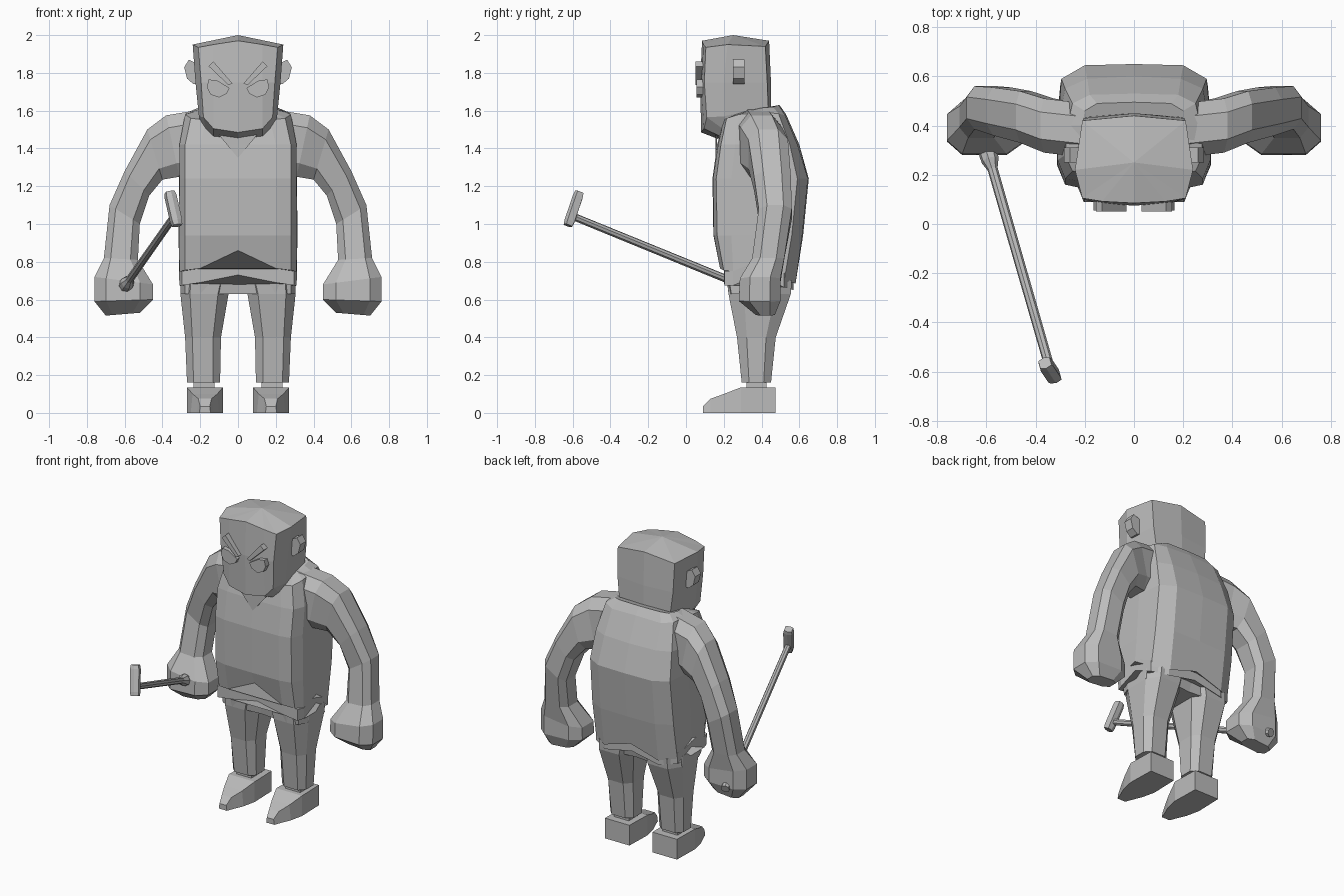
import bpy, bmesh, math
from mathutils import Vector

grey = bpy.data.materials.new("plain_grey")
grey.diffuse_color = (0.5, 0.5, 0.5, 1)


def loft(name, rings, apex=None, sides=(1,)):
    """Skin rings of points, cap both ends; one object per side (1 or -1 mirrors x)."""
    for s in sides:
        bm = bmesh.new()
        vs = [[bm.verts.new((p[0] * s, p[1], p[2])) for p in r] for r in rings]
        for a, b in zip(vs, vs[1:]):
            n = len(a)
            for i in range(n):
                j = (i + 1) % n
                bm.faces.new((a[i], a[j], b[j], b[i]))
        bm.faces.new(vs[0])
        if apex:
            top = bm.verts.new(apex)
            for i, v in enumerate(vs[-1]):
                bm.faces.new((v, vs[-1][(i + 1) % len(vs[-1])], top))
        else:
            bm.faces.new(vs[-1])
        bmesh.ops.recalc_face_normals(bm, faces=bm.faces)
        label = name if len(sides) == 1 else name + ("_left" if s > 0 else "_right")
        me = bpy.data.meshes.new(label)
        bm.to_mesh(me)
        bm.free()
        me.materials.append(grey)
        bpy.context.collection.objects.link(bpy.data.objects.new(label, me))


BOTH = (1, -1)


def sym(half):
    """Close a half ring that starts and ends on x = 0."""
    return half + [(-x, y, z) for x, y, z in reversed(half[1:-1])]


def level(z, pts):
    return sym([(x, y, z) for x, y in pts])


def section(inner, outer, y0, y1):
    """Bevelled box section between two (x, z) points and a depth range."""
    ts = [(0, .22), (0, .78), (.22, 1), (.8, 1), (1, .75), (1, .25), (.8, 0), (.22, 0)]
    return [(inner[0] + (outer[0] - inner[0]) * t, y0 + (y1 - y0) * s,
             inner[1] + (outer[1] - inner[1]) * t) for t, s in ts]


def box(x0, x1, y0, y1, z):
    return [(x0, y0, z), (x1, y0, z), (x1, y1, z), (x0, y1, z)]


def plate(name, outline, y0, y1, sides=BOTH):
    loft(name, [[(x, y, z) for x, z in outline] for y in (y0, y1)], sides=sides)


# Shirt with a wavy hem
loft("shirt", [
    sym([(0, .175, .86), (.2, .18, .765), (.28, .2, .755), (.31, .25, .75),
         (.312, .38, .79), (.3, .52, .7), (.2, .58, .685), (0, .585, .745)]),
    level(.94, [(0, .145), (.2, .147), (.28, .165), (.313, .24),
                (.315, .4), (.3, .56), (.2, .615), (0, .62)]),
    level(1.24, [(0, .14), (.2, .143), (.28, .16), (.31, .24),
                 (.312, .42), (.295, .59), (.2, .645), (0, .65)]),
    level(1.42, [(0, .165), (.2, .17), (.28, .185), (.31, .26),
                 (.31, .4), (.28, .55), (.19, .59), (0, .6)]),
    sym([(0, .2, 1.54), (.17, .2, 1.55), (.25, .215, 1.56), (.28, .28, 1.58),
         (.27, .4, 1.59), (.25, .49, 1.585), (.18, .525, 1.575), (0, .53, 1.58)]),
    sym([(0, .28, 1.56), (.14, .28, 1.57), (.19, .29, 1.59), (.21, .33, 1.6),
         (.21, .4, 1.615), (.2, .46, 1.62), (.15, .49, 1.63), (0, .495, 1.63)]),
])
plate("neckline", [(-.1, 1.47), (0, 1.35), (.1, 1.47)], .155, .163, (1,))

# Belt band under the hem, pelvis inside it
belt = [(0, .2, .73), (.2, .2, .69), (.295, .205, .675), (.31, .25, .675),
        (.308, .38, .73), (.3, .52, .665), (.2, .57, .65), (0, .57, .69)]
loft("belt", [sym(belt), sym([(x * 1.01, y, z + .075) for x, y, z in belt])])
loft("pelvis", [
    level(.63, [(0, .24), (.2, .225), (.28, .24), (.305, .3), (.305, .48), (.2, .54), (0, .52)]),
    level(.76, [(0, .22), (.2, .21), (.28, .22), (.3, .3), (.3, .48), (.2, .56), (0, .56)])])

# Legs, ankles, shoes
loft("leg", [section((a, z), (b, z), c, d) for a, b, c, d, z in [
    (.03, .305, .22, .56, .7), (.05, .305, .225, .555, .63),
    (.09, .28, .27, .475, .4), (.095, .27, .295, .45, .16)]], sides=BOTH)
loft("ankle", [box(.125, .235, .32, .425, .12), box(.125, .235, .32, .425, .17)], sides=BOTH)
loft("shoe", [[(a, y, 0), (b, y, 0), (b - k, y, z), (a + k, y, z)] for y, a, b, z, k in [
    (.475, .085, .265, .135, 0), (.29, .08, .27, .135, 0), (.2, .1, .25, .1, .01),
    (.13, .13, .22, .075, .01), (.09, .145, .205, .035, .005)]], sides=BOTH)

# Arms ending in closed fists
loft("arm", [section(*r) for r in [
    ((.2, 1.27), (.2, 1.605), .27, .49),
    ((.31, 1.25), (.38, 1.575), .29, .51),
    ((.4, 1.235), (.48, 1.5), .33, .54),
    ((.47, 1.15), (.6, 1.28), .36, .555),
    ((.52, 1.0), (.68, 1.1), .385, .56),
    ((.53, .81), (.71, .82), .35, .52),
    ((.45, .68), (.76, .72), .285, .5),
    ((.45, .6), (.76, .59), .28, .5),
    ((.52, .53), (.7, .515), .37, .47)]], sides=BOTH)

# Head with a wide jaw and a peaked crown
loft("head", [
    sym([(0, .17, 1.45), (.13, .18, 1.465), (.17, .2, 1.5), (.19, .24, 1.515),
         (.17, .42, 1.56), (0, .43, 1.56)]),
    sym([(0, .08, 1.485), (.13, .095, 1.505), (.183, .11, 1.565), (.207, .2, 1.57),
         (.19, .435, 1.62), (0, .45, 1.62)]),
    level(1.75, [(0, .075), (.13, .082), (.195, .097), (.225, .2), (.205, .43), (0, .45)]),
    sym([(0, .085, 1.97), (.13, .092, 1.95), (.21, .105, 1.935), (.24, .22, 1.95),
         (.21, .42, 1.94), (0, .44, 1.97)])], apex=(0, .25, 2.0))

# Ears
loft("ear", [[(.2, y, 1.75), (.235, y, 1.74), (.27, y, 1.77), (.285, y, 1.83),
              (.26, y, 1.87), (.2, y, 1.84)] for y in (.25, .31)], sides=BOTH)

# Frowning brows and half-closed eyes
plate("brow", [(.03, 1.745), (.05, 1.735), (.155, 1.835), (.13, 1.86)], .05, .1)
plate("eye", [(.045, 1.72), (.06, 1.69), (.1, 1.67), (.145, 1.685),
              (.165, 1.725), (.155, 1.765), (.11, 1.76)], .055, .1)

# Hammer held in the right fist
tail, grip, tip = Vector((-.65, .515, .59)), Vector((-.592, .285, .68)), Vector((-.342, -.585, 1.035))
axis = (tip - grip).normalized()
long = Vector((-.04, .06, .175))
long = (long - axis * long.dot(axis)).normalized()
wide = axis.cross(long)


def disc(c, r):
    return [c + (long * math.sin(k * math.pi / 4) + wide * math.cos(k * math.pi / 4)) * r
            for k in range(8)]


loft("hammer_handle", [disc(tail, .028), disc(tail + axis * .05, .028), disc(grip, .038),
                       disc(grip + axis * .03, .036), disc(grip + axis * .07, .021), disc(tip, .02)])
centre = Vector((-.342, -.595, 1.08))
loft("hammer_head", [[centre + long * h + axis * a * w + wide * b * w
                      for a, b in [(-.7, -1), (.7, -1), (1, 0), (.7, 1), (-.7, 1), (-1, 0)]]
                     for h, w in [(-.095, .024), (-.07, .028), (.07, .028), (.095, .024)]])
